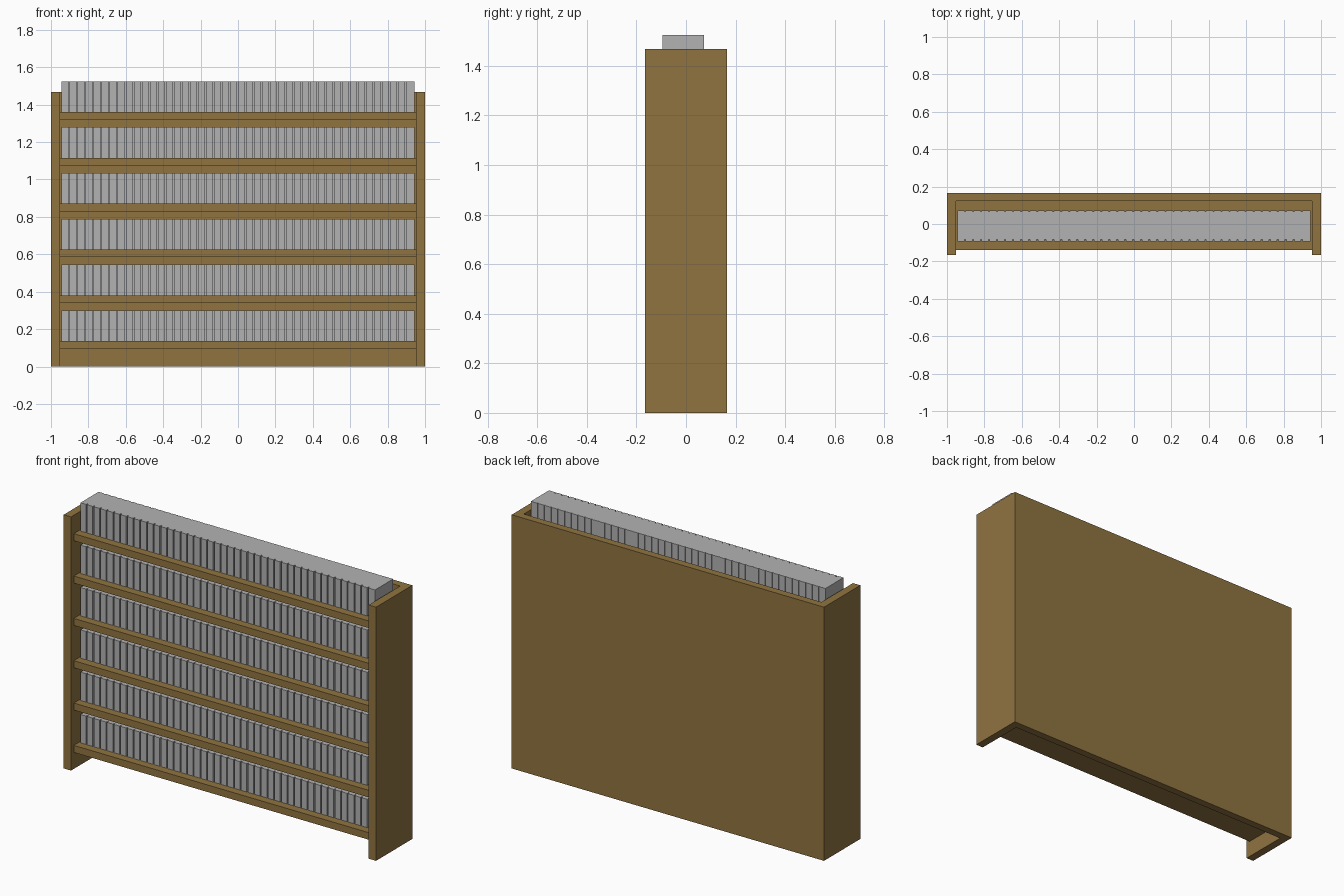
import bpy
import bmesh
from mathutils import Matrix, Vector

cube = bpy.data.objects.get("Cube")
if cube:
    bpy.data.objects.remove(cube, do_unlink=True)


def material(name, rgb):
    mat = bpy.data.materials.new(name)
    mat.use_nodes = True
    colour = (*rgb, 1)
    mat.diffuse_color = colour
    mat.node_tree.nodes["Principled BSDF"].inputs["Base Color"].default_value = colour
    return mat


wood = material("brown wood", (0.28, 0.174, 0.051))
grey = material("grey paper", (0.45, 0.45, 0.45))


def add_box(bm, low, high):
    low, high = Vector(low), Vector(high)
    place = Matrix.Translation((low + high) / 2) @ Matrix.Diagonal((*(high - low), 1))
    bmesh.ops.create_cube(bm, size=1, matrix=place)


def make_object(name, boxes, mat):
    bm = bmesh.new()
    for low, high in boxes:
        add_box(bm, low, high)
    mesh = bpy.data.meshes.new(name)
    bm.to_mesh(mesh)
    bm.free()
    mesh.materials.append(mat)
    obj = bpy.data.objects.new(name, mesh)
    bpy.context.collection.objects.link(obj)
    return obj


HEIGHT = 1.468
DEPTH = 0.166
INNER = 0.953
BACK = 0.122

# Side and back panels
make_object("left_side", [((INNER, -DEPTH, 0), (1, DEPTH, HEIGHT))], wood)
make_object("right_side", [((-1, -DEPTH, 0), (-INNER, DEPTH, HEIGHT))], wood)
make_object("back_panel", [((-INNER, BACK, 0), (INNER, DEPTH, HEIGHT))], wood)

# Six shelves, each with a row of books separated by shallow grooves
BOOKS = 44
ROW = 0.943
PITCH = 2 * ROW / BOOKS
GROOVE = 0.007

for i in range(6):
    z = 0.095 + i * 0.245
    top = z + 0.041
    make_object(f"shelf_{i + 1}", [((-INNER, -0.14, z), (INNER, BACK, top))], wood)
    boxes = []
    for k in range(BOOKS):
        x = -ROW + k * PITCH
        end = x + PITCH - (GROOVE if k < BOOKS - 1 else 0)
        boxes.append(((x, -0.094, top), (end, 0.072, top + 0.164)))
        if k < BOOKS - 1:
            boxes.append(((end, -0.082, top), (x + PITCH, 0.068, top + 0.164)))
    make_object(f"book_row_{i + 1}", boxes, grey)
